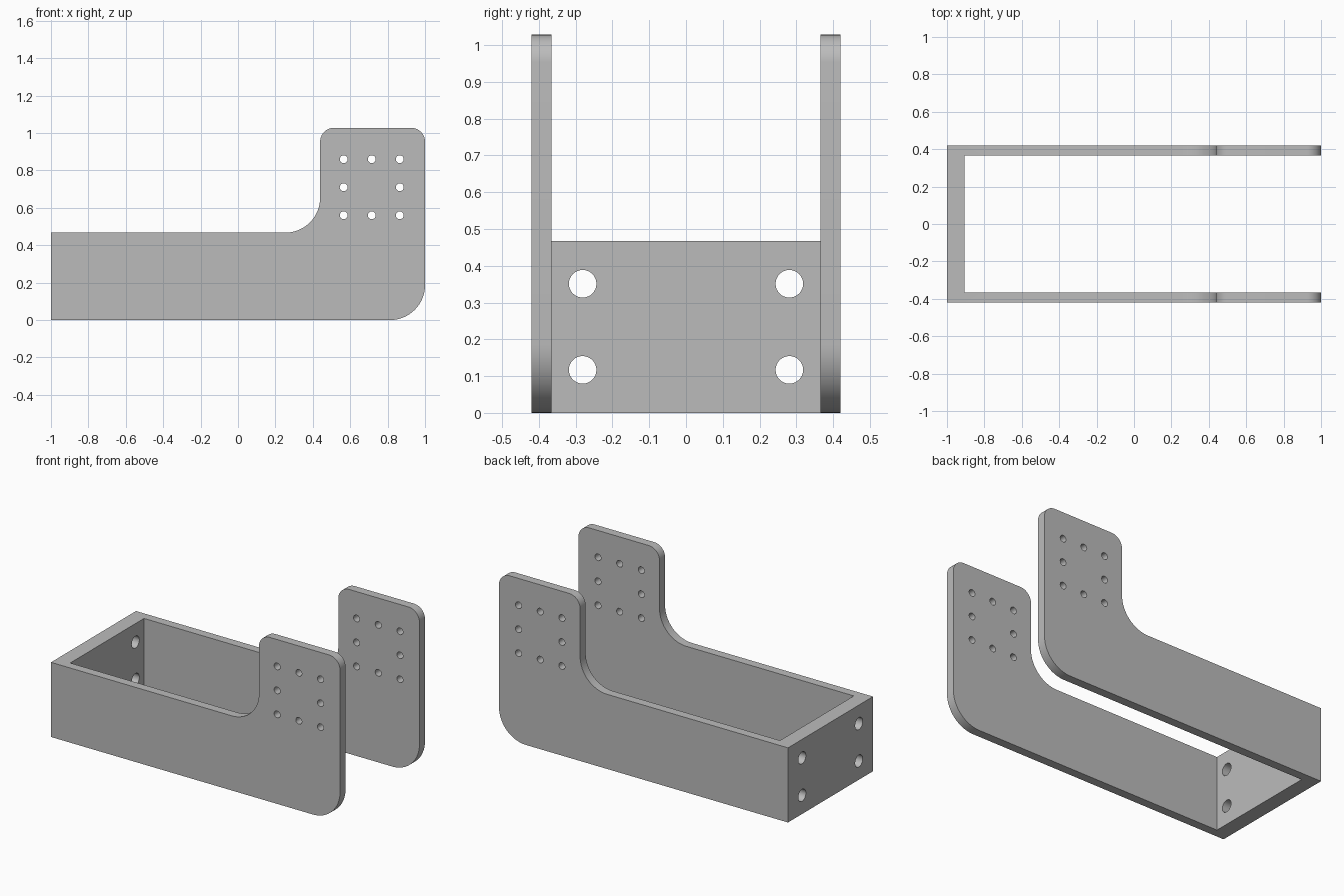
import bpy, bmesh
from math import pi, sin, cos, radians
from mathutils import Matrix, Vector

cube = bpy.data.objects.get("Cube")
if cube:
    bpy.data.objects.remove(cube, do_unlink=True)

HALF_W, INNER_W = 0.42, 0.365      # outer and inner half widths
WALL_X = -0.906                    # inner face of the end wall
ARM_Z, TOP_Z, TAB_X = 0.467, 1.028, 0.439

steel = bpy.data.materials.new("grey metal")
steel.use_nodes = True
grey = (0.5, 0.5, 0.5, 1)
steel.diffuse_color = grey
steel.node_tree.nodes["Principled BSDF"].inputs["Base Color"].default_value = grey


def finish(name, bm):
    bmesh.ops.recalc_face_normals(bm, faces=bm.faces)
    mesh = bpy.data.meshes.new(name)
    bm.to_mesh(mesh)
    bm.free()
    mesh.materials.append(steel)
    obj = bpy.data.objects.new(name, mesh)
    bpy.context.collection.objects.link(obj)
    return obj


def arc(cx, cz, r, start, end, steps=16):
    angles = [radians(start + (end - start) * i / steps) for i in range(steps + 1)]
    return [(cx + r * cos(a), cz + r * sin(a)) for a in angles]


def cut(body, cutter):
    cutter.hide_render = True
    mod = body.modifiers.new("cut", 'BOOLEAN')
    mod.operation, mod.solver, mod.object = 'DIFFERENCE', 'EXACT', cutter
    bpy.context.view_layer.objects.active = body
    bpy.ops.object.modifier_apply(modifier=mod.name)
    bpy.data.objects.remove(cutter, do_unlink=True)


def drill(body, centre, radius, depth, rotation):
    bm = bmesh.new()
    bmesh.ops.create_cone(bm, cap_ends=True, segments=32, radius1=radius, radius2=radius,
                          depth=depth, matrix=Matrix.Translation(centre) @ rotation)
    cut(body, finish("hole_cutter", bm))


# Side outline: low arm, filleted step and rounded upright tab
big, small = 0.187, 0.075
outline = [(-1, 0)]
outline += arc(1 - big, big, big, -90, 0)
outline += arc(1 - small, TOP_Z - small, small, 0, 90)
outline += arc(TAB_X + small, TOP_Z - small, small, 90, 180)
outline += arc(TAB_X - big, ARM_Z + big, big, 0, -90)
outline += [(-1, ARM_Z)]

bm = bmesh.new()
face = bm.faces.new([bm.verts.new((x, -HALF_W, z)) for x, z in outline])
extruded = bmesh.ops.extrude_face_region(bm, geom=[face])["geom"]
bmesh.ops.translate(bm, vec=(0, 2 * HALF_W, 0),
                    verts=[v for v in extruded if isinstance(v, bmesh.types.BMVert)])
bracket = finish("bracket", bm)

# Open channel between the two side plates
bm = bmesh.new()
bmesh.ops.create_cube(bm, size=1, matrix=Matrix.Translation((WALL_X + 1.5, 0, 0.5))
                      @ Matrix.Diagonal((3, 2 * INNER_W, 3, 1)))
cut(bracket, finish("channel_cutter", bm))

# Ring of eight small holes through both tabs
along_y = Matrix.Rotation(pi / 2, 4, 'X')
for i in (-1, 0, 1):
    for k in (-1, 0, 1):
        if i or k:
            drill(bracket, Vector((0.715 + 0.15 * i, 0, 0.71 + 0.15 * k)), 0.021, 2, along_y)

# Four mounting holes in the end wall
along_x = Matrix.Rotation(pi / 2, 4, 'Y')
for y in (-0.281, 0.281):
    for z in (0.117, 0.351):
        drill(bracket, Vector((-0.95, y, z)), 0.0375, 0.3, along_x)

# Smooth the rounded edges, keep corners sharp
bpy.ops.object.select_all(action='DESELECT')
bracket.select_set(True)
bpy.context.view_layer.objects.active = bracket
bpy.ops.object.shade_smooth_by_angle(angle=radians(30))
